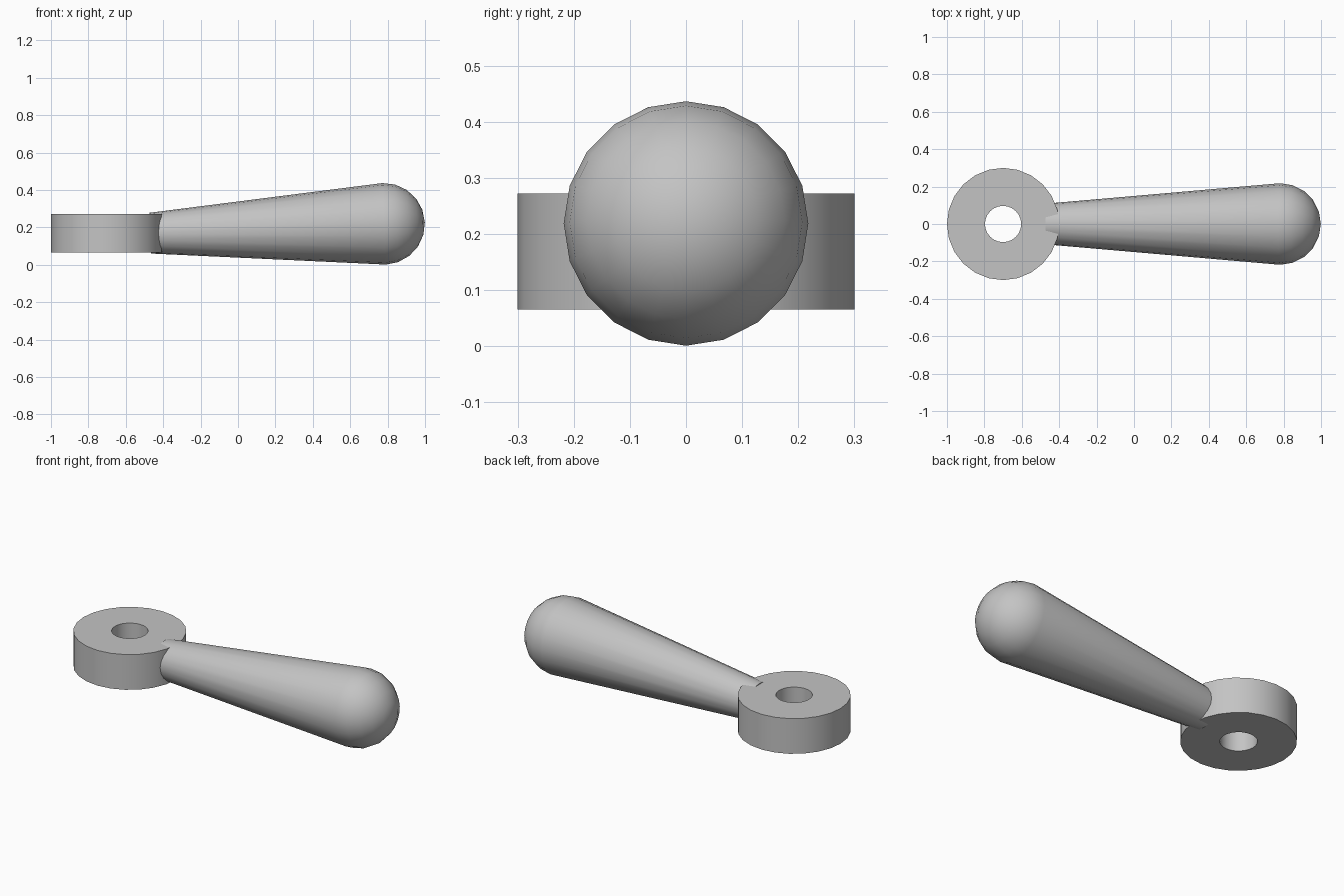
import bpy, bmesh, math
from mathutils import Matrix

if "Cube" in bpy.data.objects:
    bpy.data.objects.remove(bpy.data.objects["Cube"])

grey = bpy.data.materials.new("plain grey")
grey.use_nodes = True
COLOUR = (0.55, 0.55, 0.55, 1)
grey.diffuse_color = COLOUR
grey.node_tree.nodes["Principled BSDF"].inputs["Base Color"].default_value = COLOUR


def lathe(name, profile, steps, closed, matrix):
    """Revolve (radius, height) points around local z, then place the part."""
    bm = bmesh.new()
    verts = [bm.verts.new((r, 0, h)) for r, h in profile]
    pairs = list(zip(verts, verts[1:]))
    if closed:
        pairs.append((verts[-1], verts[0]))
    edges = [bm.edges.new(p) for p in pairs]
    bmesh.ops.spin(bm, geom=verts + edges, cent=(0, 0, 0), axis=(0, 0, 1),
                   angle=math.tau, steps=steps, use_merge=False)
    bmesh.ops.remove_doubles(bm, verts=bm.verts, dist=0.0005)
    bmesh.ops.recalc_face_normals(bm, faces=bm.faces)
    mesh = bpy.data.meshes.new(name)
    bm.to_mesh(mesh)
    bm.free()
    mesh.transform(matrix)
    mesh.materials.append(grey)
    obj = bpy.data.objects.new(name, mesh)
    bpy.context.collection.objects.link(obj)
    bpy.ops.object.select_all(action="DESELECT")
    obj.select_set(True)
    bpy.context.view_layer.objects.active = obj
    bpy.ops.object.shade_smooth_by_angle(angle=math.radians(35))
    return obj


# Flat mounting ring with a through hole
BOTTOM, TOP = 0.066, 0.272
lathe("mounting_ring", [(0.097, BOTTOM), (0.3, BOTTOM), (0.3, TOP), (0.097, TOP)],
      24, True, Matrix.Translation((-0.7, 0, 0)))

# Tapered grip with a domed end, tilted slightly upwards
START, CENTRE, RADIUS = -0.47, 0.782, 0.218
length = CENTRE - START
dome = [(RADIUS * math.cos(a), length + RADIUS * math.sin(a))
        for a in (math.radians(18 * i) for i in range(6))]
tilt = math.radians(90) - math.atan2(0.05, length)
lathe("grip", [(0, 0), (0.109, 0)] + dome, 20, False,
      Matrix.Translation((START, 0, 0.169)) @ Matrix.Rotation(tilt, 4, "Y"))
